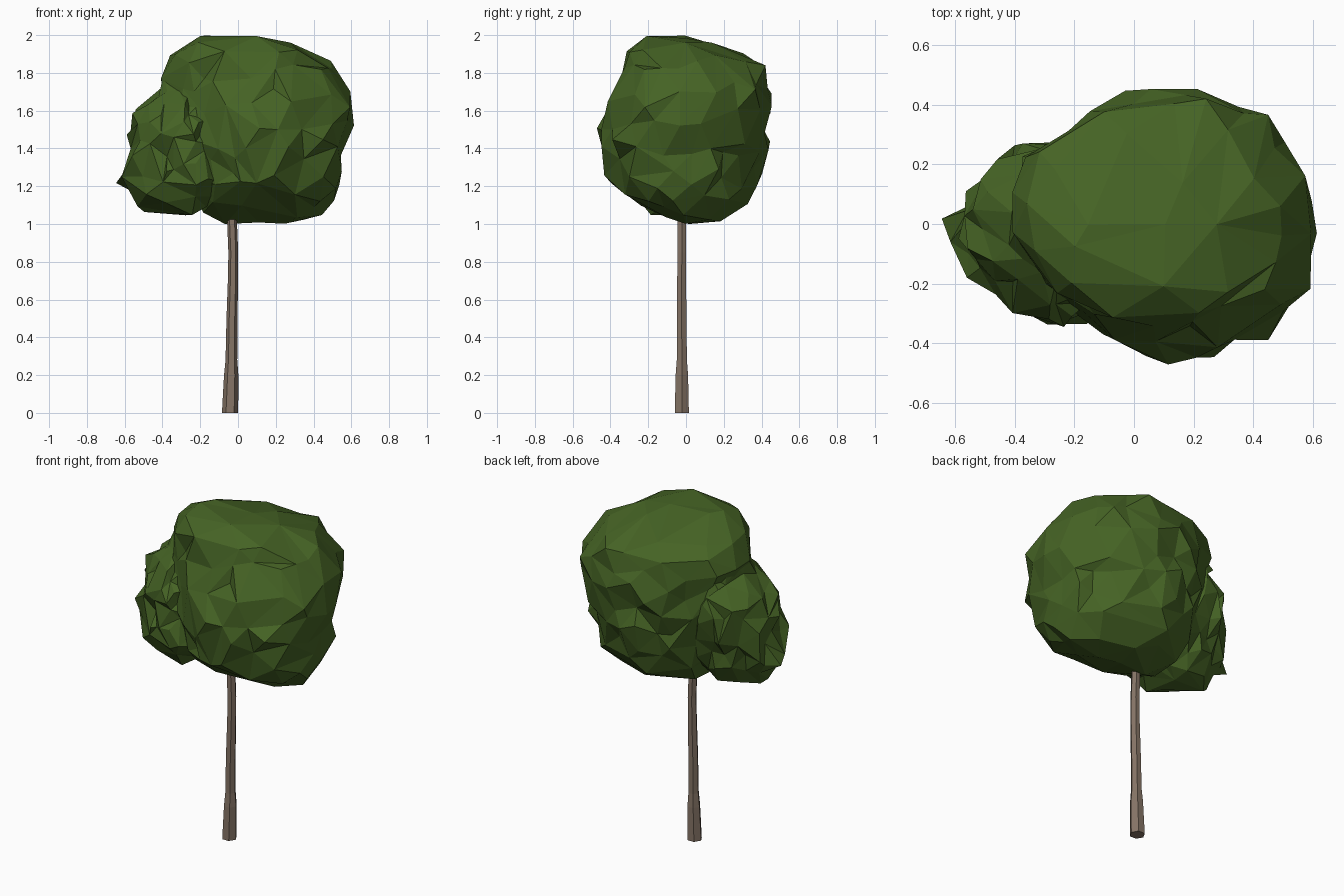
import bpy, bmesh, math, random
from mathutils import Vector, noise

if "Cube" in bpy.data.objects:
    bpy.data.objects.remove(bpy.data.objects["Cube"])

random.seed(4)


def material(name, rgb):
    m = bpy.data.materials.new(name)
    m.diffuse_color = (*rgb, 1)
    m.use_nodes = True
    m.node_tree.nodes["Principled BSDF"].inputs["Base Color"].default_value = m.diffuse_color
    return m


LEAF = material("leaf green", (0.060, 0.125, 0.018))
BARK = material("bark brown", (0.235, 0.175, 0.132))


def finish(bm, name, mat):
    bmesh.ops.recalc_face_normals(bm, faces=bm.faces)
    me = bpy.data.meshes.new(name)
    bm.to_mesh(me)
    bm.free()
    me.materials.append(mat)
    ob = bpy.data.objects.new(name, me)
    bpy.context.collection.objects.link(ob)
    return ob


def section(rows, z):
    """Interpolate (left, right, front, back) limits at height z."""
    for a, b in zip(rows, rows[1:]):
        if z <= b[0]:
            t = max(0, (z - a[0]) / (b[0] - a[0]))
            return [p + (q - p) * t for p, q in zip(a[1:], b[1:])]
    return rows[-1][1:]


def foliage(name, centre, rows, corner, rough, jitter, keep):
    """Faceted leaf clump: a sphere fitted to height sections, then roughened.
    corner(right, back, z) gives the squareness of each quarter."""
    bm = bmesh.new()
    bmesh.ops.create_icosphere(bm, subdivisions=4, radius=1)
    z0, z1 = rows[0][0], rows[-1][0]
    for v in bm.verts:
        d = v.co.normalized()
        z = (z0 + z1) / 2 + (z1 - z0) / 2 * d.z
        l, r, f, b = section(rows, z)
        ang = math.atan2(d.y, d.x)
        c, s = math.cos(ang), math.sin(ang)
        power = corner(c > 0, s > 0, z)
        k = (abs(c) ** power + abs(s) ** power) ** (-1 / power)
        x = c * k * ((r - centre[0]) if c > 0 else (centre[0] - l))
        y = s * k * ((b - centre[1]) if s > 0 else (centre[1] - f))
        p = Vector((centre[0] + x, centre[1] + y, z))
        n = noise.noise(p * 7) + 0.8 * noise.noise(p * 15)
        out = Vector((d.x, d.y, d.z * 0.4))
        p += out * (n * rough - rough * 0.2)
        p += Vector([random.uniform(-jitter, jitter) for _ in range(3)])
        v.co = p
        v.co.z = min(max(v.co.z, z0), z1)
    ob = finish(bm, name, LEAF)
    dec = ob.modifiers.new("facets", 'DECIMATE')
    dec.ratio = keep
    return ob


def blend(z, low, high, mid=1.55, width=0.3):
    """Ease a squareness value from low to high around a height."""
    t = min(1, max(0, (z - mid) / width + 0.5))
    return low + (high - low) * t


def crown_corner(right, back, z):
    if right and back:
        return blend(z, 1.7, 2.1, 1.5)
    if right:
        return blend(z, 2.4, 1.85, 1.7)
    return 2.0 if back else blend(z, 1.7, 2.1, 1.75)


def clump_corner(right, back, z):
    if right:
        return 2.1
    return 1.95 if back else 1.5


# Main crown: height, left, right, front, back
crown = [
    (0.995, 0.06, 0.20, 0.04, 0.15),
    (1.01, -0.05, 0.29, -0.02, 0.19),
    (1.04, -0.19, 0.43, -0.12, 0.25),
    (1.12, -0.24, 0.50, -0.30, 0.34),
    (1.22, -0.28, 0.54, -0.40, 0.39),
    (1.42, -0.34, 0.58, -0.455, 0.44),
    (1.60, -0.38, 0.62, -0.43, 0.445),
    (1.72, -0.41, 0.60, -0.37, 0.44),
    (1.84, -0.39, 0.51, -0.34, 0.42),
    (1.92, -0.34, 0.38, -0.33, 0.27),
    (1.96, -0.29, 0.29, -0.28, 0.14),
    (1.99, -0.19, 0.14, -0.22, 0.03),
    (2.005, -0.14, 0.02, -0.18, -0.04),
]
foliage("main_crown", (0.10, 0.0), crown, crown_corner, 0.036, 0.011, 0.22)

# Smaller leaf clump on the left, tucked up under the crown
clump = [
    (1.04, -0.40, -0.28, -0.10, 0.00),
    (1.07, -0.49, -0.16, -0.20, 0.08),
    (1.14, -0.56, -0.10, -0.29, 0.16),
    (1.22, -0.625, -0.04, -0.33, 0.20),
    (1.40, -0.59, -0.02, -0.35, 0.26),
    (1.54, -0.575, -0.06, -0.33, 0.27),
    (1.64, -0.53, -0.12, -0.27, 0.26),
    (1.70, -0.44, -0.15, -0.20, 0.23),
    (1.78, -0.40, -0.20, -0.10, 0.16),
    (1.82, -0.36, -0.28, -0.04, 0.06),
]
foliage("left_clump", (-0.28, -0.02), clump, clump_corner, 0.050, 0.014, 0.22)

# Six-sided trunk: height, centre x, centre y, radius
path = [
    (0.00, -0.042, -0.022, 0.043), (0.20, -0.036, -0.022, 0.038),
    (0.28, -0.035, -0.022, 0.031), (0.50, -0.032, -0.023, 0.029),
    (0.72, -0.026, -0.023, 0.027), (0.85, -0.025, -0.022, 0.026),
    (1.00, -0.031, -0.022, 0.026), (1.18, -0.032, -0.020, 0.022),
]
SIDES = 6
bm = bmesh.new()
rings = []
for z, x, y, r in path:
    rings.append([bm.verts.new((x + r * math.cos(2 * math.pi * i / SIDES),
                                y + r * math.sin(2 * math.pi * i / SIDES), z))
                  for i in range(SIDES)])
for lo, hi in zip(rings, rings[1:]):
    for i in range(SIDES):
        j = (i + 1) % SIDES
        bm.faces.new((lo[i], lo[j], hi[j], hi[i]))
bm.faces.new(rings[0][::-1])
bm.faces.new(rings[-1])
finish(bm, "trunk", BARK)
